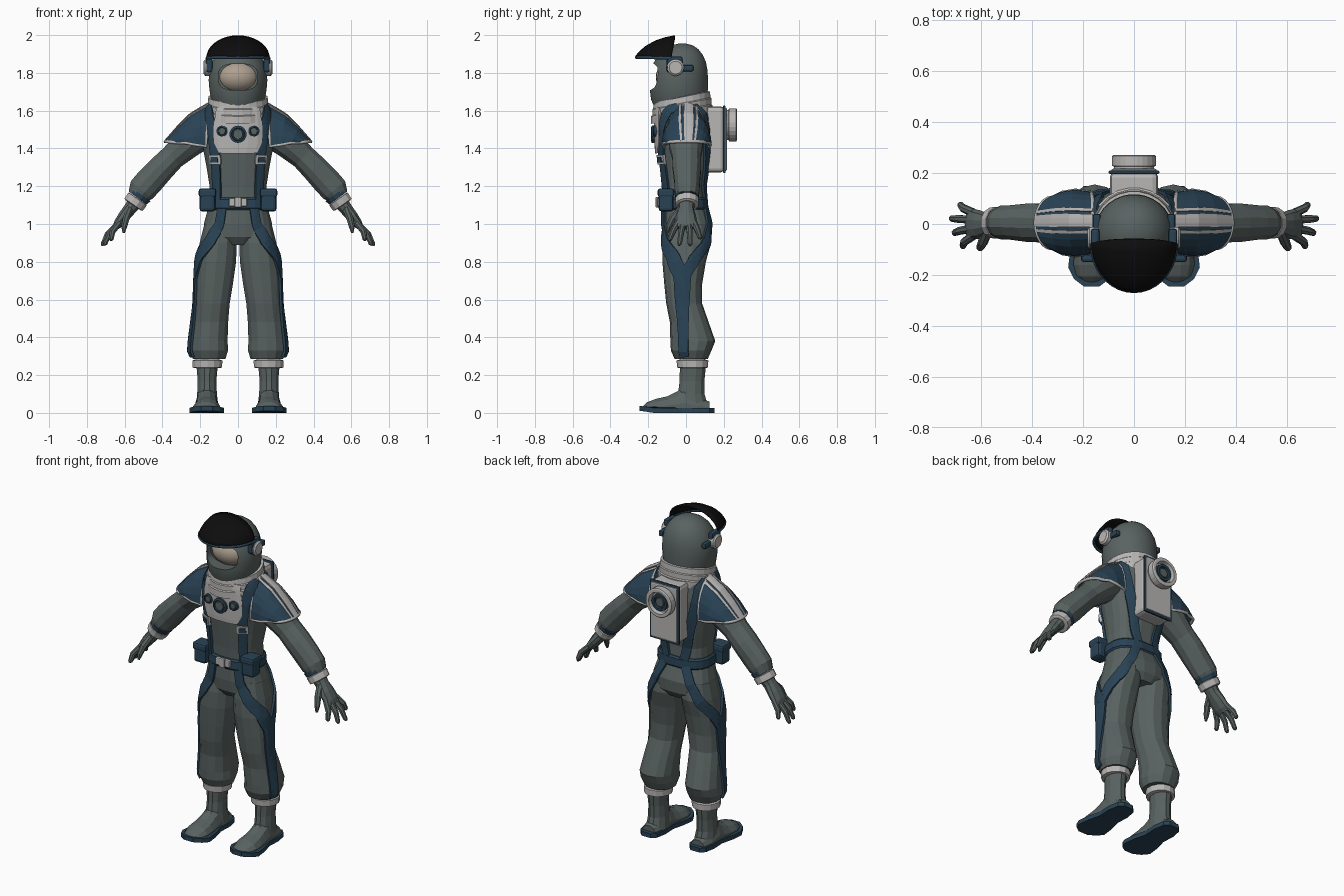
import bpy, bmesh, math
from mathutils import Vector as V
from mathutils.bvhtree import BVHTree

if "Cube" in bpy.data.objects:
    bpy.data.objects.remove(bpy.data.objects["Cube"])


def material(name, c):
    m = bpy.data.materials.new(name)
    m.diffuse_color = (*c, 1)
    m.use_nodes = True
    m.node_tree.nodes["Principled BSDF"].inputs["Base Color"].default_value = m.diffuse_color
    return m


SUIT = material("suit_grey", (0.10, 0.125, 0.12))
BLUE = material("navy", (0.022, 0.055, 0.09))
PALE = material("pale_grey", (0.48, 0.47, 0.46))
DARK = material("visor_black", (0.004, 0.004, 0.004))
TAN = material("window_tan", (0.42, 0.35, 0.28))


def finish(name, bm, mat, mirror=False, smooth=False, thick=0):
    bmesh.ops.recalc_face_normals(bm, faces=bm.faces)
    me = bpy.data.meshes.new(name)
    bm.to_mesh(me)
    bm.free()
    me.materials.append(mat)
    ob = bpy.data.objects.new(name, me)
    bpy.context.collection.objects.link(ob)
    if smooth:
        me.polygons.foreach_set("use_smooth", [True] * len(me.polygons))
    if thick:
        s = ob.modifiers.new("thickness", 'SOLIDIFY')
        s.thickness, s.offset = thick, 0
    if mirror:
        ob.modifiers.new("mirror", 'MIRROR')
    return ob


def spow(a, p):
    return math.copysign(abs(a) ** p, a)


def loft(name, rings, mat, n=12, p=1.0, **kw):
    """Skin rings of (centre, u, v); p < 1 makes the rings boxier."""
    bm, rows = bmesh.new(), []
    for c, u, v in rings:
        c, u, v = V(c), V(u), V(v)
        rows.append([bm.verts.new(c + u * spow(math.cos(t), p) + v * spow(math.sin(t), p))
                     for t in [2 * math.pi * (i + 0.5) / n for i in range(n)]])
    for a, b in zip(rows, rows[1:]):
        for i in range(n):
            bm.faces.new((a[i], a[(i + 1) % n], b[(i + 1) % n], b[i]))
    bm.faces.new(rows[0])
    bm.faces.new(rows[-1])
    return finish(name, bm, mat, **kw)


def stack(name, rows, mat, **kw):
    """Vertical loft from rows of (z, x0, x1, y0, y1)."""
    return loft(name, [(((a + b) / 2, (c + d) / 2, z), ((b - a) / 2, 0, 0), (0, (d - c) / 2, 0))
                       for z, a, b, c, d in rows], mat, **kw)


def limb(name, rows, mat, **kw):
    """Loft along a path from rows of (x, y, z, radius, radius along y)."""
    rings = []
    for i, (x, y, z, r, ry) in enumerate(rows):
        a, b = rows[max(i - 1, 0)], rows[min(i + 1, len(rows) - 1)]
        d = (V(b[:3]) - V(a[:3])).normalized()
        v = (V((0, 1, 0)) - d * d.y).normalized()
        rings.append(((x, y, z), d.cross(v) * r, v * ry))
    return loft(name, rings, mat, mirror=True, **kw)


def turned(name, c, axis, profile, mat, n=20, **kw):
    """Round part about X or Y from (distance, radius) pairs."""
    d, u = (V((1, 0, 0)), V((0, 1, 0))) if axis == 'X' else (V((0, 1, 0)), V((1, 0, 0)))
    return loft(name, [(V(c) + d * k, u * r, V((0, 0, r))) for k, r in profile], mat, n=n, **kw)


def box(name, c, size, mat, bevel=0.01, mirror=False):
    bm = bmesh.new()
    bmesh.ops.create_cube(bm, size=1)
    for v in bm.verts:
        v.co = V([v.co[i] * size[i] + c[i] for i in range(3)])
    bmesh.ops.bevel(bm, geom=list(bm.edges), offset=bevel, segments=2, affect='EDGES', profile=0.5)
    return finish(name, bm, mat, mirror=mirror)


def grid(name, rows, mat, **kw):
    bm = bmesh.new()
    vs = [[bm.verts.new(q) for q in r] for r in rows]
    for a, b in zip(vs, vs[1:]):
        for i in range(len(a) - 1):
            bm.faces.new((a[i], a[i + 1], b[i + 1], b[i]))
    return finish(name, bm, mat, **kw)


def tube(name, pts, r, mat, mirror=False, cyclic=False):
    cu = bpy.data.curves.new(name, 'CURVE')
    cu.dimensions, cu.bevel_depth, cu.bevel_resolution = '3D', r, 1
    sp = cu.splines.new('POLY')
    sp.points.add(len(pts) - 1)
    for q, c in zip(sp.points, pts):
        q.co = (*c, 1)
    sp.use_cyclic_u = cyclic
    cu.materials.append(mat)
    ob = bpy.data.objects.new(name, cu)
    bpy.context.collection.objects.link(ob)
    if mirror:
        ob.modifiers.new("mirror", 'MIRROR')


def ribbon(name, path, mat, tree, lift=0.006, cols=4, sub=4, **kw):
    """Strip of (x, y, z, width) points pressed on to a body surface."""
    samples = [V(a).lerp(V(b), k / sub) for a, b in zip(path, path[1:]) for k in range(sub)] + [V(path[-1])]
    rows = []
    for i, s in enumerate(samples):
        d = (samples[min(i + 1, len(samples) - 1)] - samples[max(i - 1, 0)]).xyz
        loc, nor = tree.find_nearest(s.xyz)[:2]
        side, row = d.cross(nor).normalized(), []
        for k in range(cols + 1):
            q, n2 = tree.find_nearest(loc + side * s.w * (k / cols - 0.5))[:2]
            row.append(q + n2 * lift)
        rows.append(row)
    return grid(name, rows, mat, thick=0.014, **kw)


# Torso and baggy trousers
torso = stack("torso", [(z, -w, w, a, b) for z, w, a, b in [
    (0.89, .10, -.09, .11), (0.93, .17, -.12, .137), (1.0, .183, -.127, .14), (1.1, .155, -.125, .105),
    (1.2, .152, -.13, .10), (1.3, .168, -.14, .12), (1.4, .187, -.15, .13), (1.5, .19, -.155, .135),
    (1.58, .175, -.155, .13), (1.63, .15, -.15, .12)]], SUIT, n=20, p=0.8)
leg = stack("trouser_leg", [
    (1.0, .01, .18, -.11, .12), (.9, .004, .205, -.125, .133), (.8, .008, .222, -.125, .105),
    (.68, .025, .228, -.115, .085), (.58, .042, .23, -.105, .085), (.48, .05, .243, -.085, .12),
    (.38, .053, .256, -.083, .155), (.33, .05, .26, -.08, .135), (.285, .065, .24, -.06, .115)],
    SUIT, n=14, p=0.9, mirror=True)
verts, faces = [], []
for ob in (torso, leg):
    off = len(verts)
    verts += [v.co.copy() for v in ob.data.vertices]
    faces += [[i + off for i in f.vertices] for f in ob.data.polygons]
body = BVHTree.FromPolygons(verts, faces)
chest = BVHTree.FromPolygons([v.co for v in torso.data.vertices], [f.vertices[:] for f in torso.data.polygons])

# Navy trouser stripes, harness and buckles
ribbon("front_stripe", [(.085, -.13, 1.09, .045), (.1, -.13, 1.0, .05), (.15, -.115, .91, .065),
                        (.2, -.065, .82, .075), (.23, -.02, .72, .09), (.23, -.02, .6, .075),
                        (.25, -.015, .42, .055), (.25, -.01, .295, .05)], BLUE, body, mirror=True)
ribbon("back_stripe", [(.07, .1, 1.09, .05), (.12, .13, 1.0, .05), (.17, .11, .9, .06),
                       (.21, .04, .81, .06), (.23, -.01, .72, .06)], BLUE, body, mirror=True)
ribbon("harness_strap", [(.125, -.13, 1.13, .05), (.125, -.14, 1.35, .05), (.14, -.14, 1.5, .055),
                         (.15, -.09, 1.6, .055), (.15, 0, 1.63, .055), (.15, .09, 1.58, .055),
                         (.13, .12, 1.42, .055), (.10, .12, 1.28, .055), (.06, .11, 1.13, .05)],
       BLUE, chest, mirror=True)
ribbon("strap_buckle", [(.125, -.14, 1.365, .06), (.125, -.14, 1.315, .06)], PALE, chest, 0.014, mirror=True)
ribbon("buckle_inset", [(.125, -.14, 1.355, .04), (.125, -.14, 1.325, .04)], BLUE, chest, 0.018, mirror=True)
ribbon("chest_plate", [(0, -.15, 1.62, .24), (0, -.155, 1.5, .27), (0, -.15, 1.43, .26), (0, -.15, 1.375, .2)],
       PALE, chest, 0.01, cols=10)

# Chest dials
for nm, x, z, r, m in [("centre_dial", 0, 1.475, .046, False), ("side_dial", .085, 1.492, .029, True)]:
    y = -.163 if x == 0 else -.152
    turned(nm, (x, y, z), 'Y', [(.02, r), (-.018, r), (-.022, r * .75), (-.014, r * .7)], BLUE, n=14, mirror=m)
    turned(nm + "_face", (x, y, z), 'Y', [(0, r * .62), (-.02, r * .55)], SUIT, n=14, mirror=m)

# Belt, clasp and pouches
stack("belt", [(z, -w, w, -w + .028, w - .05) for z, w in
               [(1.075, .162), (1.085, .17), (1.13, .167), (1.14, .158)]], BLUE, n=20, p=0.8)
box("belt_clasp", (0, -.142, 1.115), (.095, .022, .045), PALE, .006)
box("clasp_centre", (0, -.152, 1.115), (.035, .018, .055), PALE, .005)
box("pouch", (.162, -.105, 1.12), (.085, .08, .11), BLUE, .018, True)
box("pouch_flap", (.162, -.106, 1.165), (.092, .088, .045), BLUE, .012, True)

# Sleeves, cuffs and gloves
limb("sleeve", [(.12, 0, 1.53, .09, .09), (.2, 0, 1.48, .092, .098), (.28, 0, 1.415, .082, .092),
                (.345, .003, 1.355, .07, .078), (.405, .005, 1.295, .074, .078), (.47, .006, 1.225, .078, .07),
                (.51, .006, 1.18, .076, .068), (.535, .006, 1.145, .055, .058)], SUIT, n=12)
limb("wrist_cuff", [(.53, .005, 1.135, .054, .056), (.532, .005, 1.132, .062, .064),
                    (.553, .005, 1.102, .06, .062), (.555, .005, 1.099, .05, .052)], PALE, n=12)
limb("wrist_band", [(.515, .005, 1.158, .066, .066), (.53, .005, 1.137, .06, .062)], BLUE, n=12)
limb("glove_palm", [(.545, .003, 1.115, .042, .045), (.572, .0, 1.08, .036, .042), (.605, -.002, 1.04, .032, .056),
                    (.635, 0, 1.0, .026, .06), (.65, 0, .98, .017, .052)], SUIT, n=10)
for i, (y0, y1, x1, z1) in enumerate([(-.045, -.09, .675, .912), (-.016, -.036, .71, .887),
                                      (.017, .022, .722, .885), (.043, .078, .685, .922)]):
    a, b = V((.63, y0, 1.005)), V((x1, y1, z1))
    m = a.lerp(b, .55) + V((.01, 0, .006))
    limb(f"finger_{i + 1}", [(*a, .018, .018), (*m, .017, .016), (*a.lerp(b, .92), .013, .013), (*b, .006, .006)],
         SUIT, n=8)
limb("thumb", [(.575, -.025, 1.075, .02, .022), (.592, -.07, 1.03, .02, .02),
               (.603, -.092, .985, .016, .015), (.605, -.1, .953, .007, .007)], SUIT, n=8)

# Shoulder pads: arched panels with a pale centre stripe and piped border
STATIONS = [(.16, 1.63, .17, 1.41, .118), (.25, 1.578, .23, 1.42, .126),
            (.32, 1.51, .28, 1.43, .118), (.385, 1.437, .32, 1.43, .098)]


def pad(u, s, k=1.0):
    tx, tz, lx, lz, r = s
    c = math.cos(u)
    return V((lx + (tx - lx) * c * k, .004 + r * k * math.sin(u), lz + (tz - lz) * c * k))


ANG = [math.radians(a) for a in range(-90, 91, 15)]
grid("shoulder_pad", [[pad(u, s) for u in ANG] for s in STATIONS], BLUE, thick=.012, mirror=True)
for nm, lo, hi in [("pad_centre_stripe", -7, 16), ("pad_front_stripe", -19, -13), ("pad_rear_stripe", 21, 27)]:
    grid(nm, [[pad(math.radians(lo + (hi - lo) * k / 3), s, 1.03) for k in range(4)] for s in STATIONS],
         PALE, thick=.012, mirror=True)
tube("pad_piping", [pad(u, STATIONS[0]) for u in ANG] + [pad(ANG[-1], s) for s in STATIONS[1:3]] +
     [pad(u, STATIONS[3]) for u in reversed(ANG)] + [pad(ANG[0], s) for s in STATIONS[2:0:-1]],
     .009, PALE, True, True)

# Boots with cuffs and flared soles
stack("boot_cuff", [(.237, .1, .225, -.03, .1), (.24, .083, .242, -.047, .117), (.277, .08, .244, -.05, .118),
                    (.284, .1, .225, -.03, .1)], PALE, n=14, mirror=True)
stack("boot_shaft", [(.25, .105, .222, -.035, .108), (.17, .113, .215, -.036, .1), (.1, .11, .218, -.045, .1),
                     (.02, .1, .225, -.06, .125)], SUIT, n=12, mirror=True)
loft("boot_foot", [((.166, y, .02), (w, 0, 0), (0, 0, h)) for y, w, h in
                   [(.125, .045, .04), (.06, .06, .07), (-.01, .062, .125), (-.05, .064, .095), (-.1, .07, .07),
                    (-.16, .074, .056), (-.205, .06, .038), (-.228, .03, .015)]], SUIT, n=12, mirror=True).scale = (1, 1, 1)
for v in bpy.data.objects["boot_foot"].data.vertices:
    v.co.z = max(v.co.z, .012)
bm, rows = bmesh.new(), []
half = [(.15, .03), (.125, .056), (.06, .068), (-.02, .064), (-.1, .084), (-.17, .092), (-.215, .07), (-.245, .03)]
outline = [(.166 + w, y) for y, w in half] + [(.166 - w, y) for y, w in reversed(half)]
low, high = [[bm.verts.new((x, y, z + max(0, -y - .17) * .15)) for x, y in outline] for z in (0, .026)]
bm.faces.new(low)
bm.faces.new(high)
for i in range(len(outline)):
    j = (i + 1) % len(outline)
    bm.faces.new((low[i], low[j], high[j], high[i]))
finish("boot_sole", bm, BLUE, mirror=True)

# Tilted neck ring
loft("neck_ring", [((0, -.022, z), (.166 * k, 0, 0), (0, .158 * k, .03)) for z, k in
                   [(1.56, 1.04), (1.6, 1.04), (1.605, 1.0), (1.635, 1.0), (1.64, .97), (1.672, .95), (1.675, .8)]],
     PALE, n=24)

# Helmet with a recessed face window
helmet = stack("helmet", [(z, -w, w, c - d, c + d) for z, c, w, d in [
    (1.61, -.03, .125, .135), (1.66, -.036, .143, .15), (1.71, -.038, .152, .154), (1.76, -.038, .156, .155),
    (1.81, -.036, .153, .151), (1.855, -.032, .14, .139), (1.895, -.028, .118, .118), (1.925, -.024, .09, .09),
    (1.945, -.02, .058, .058), (1.955, -.02, .02, .02)]], SUIT, n=32)
cutter = loft("window_cutter", [((0, y, 1.778), (.104, 0, 0), (0, 0, .07)) for y in (-.3, -.115)], SUIT, n=32, p=.7)
cutter.hide_render = True
cutter.hide_set(True)
b = helmet.modifiers.new("window", 'BOOLEAN')
b.operation, b.object = 'DIFFERENCE', cutter
bpy.context.view_layer.objects.active = helmet
helmet.select_set(True)
bpy.ops.object.modifier_apply(modifier="window")
bpy.ops.object.shade_smooth_by_angle(angle=math.radians(35))
bm = bmesh.new()
bmesh.ops.create_uvsphere(bm, u_segments=24, v_segments=14, radius=1)
for v in bm.verts:
    v.co = V((v.co.x * .112, -.07 + v.co.y * .09, 1.778 + v.co.z * .085))
finish("face_window", bm, TAN, smooth=True)

# Raised visor, rim and hinges
U = [math.radians(-90 + 10 * i) for i in range(19)]


def arc(y, z, w=.163):
    return [V((w * math.sin(u), -.078 + (y + .078) * math.cos(u), 1.878 + (z - 1.878) * math.cos(u))) for u in U]


grid("visor", [arc(*q) for q in [(-.058, 1.994), (-.11, 1.984), (-.165, 1.965), (-.215, 1.936), (-.25, 1.905),
                                 (-.264, 1.885)]], DARK, smooth=True, thick=.01)
tube("visor_rim", arc(-.262, 1.882, .164), .009, BLUE)
box("visor_arm", (.152, -.06, 1.845), (.035, .085, .085), BLUE, .012, True)
box("hinge_bracket", (.146, -.01, 1.825), (.032, .1, .035), BLUE, .01, True)
turned("hinge_disc", (.14, -.055, 1.828), 'X', [(0, .044), (.034, .044), (.042, .034)], PALE, mirror=True)

# Backpack with round port
box("backpack", (0, .145, 1.448), (.19, .12, .35), PALE, .022)
box("backpack_trim", (0, .203, 1.448), (.2, .014, .358), BLUE, .006)
box("backpack_panel", (0, .207, 1.448), (.178, .02, .335), PALE, .008)
turned("port", (0, 0, 1.525), 'Y', [(.2, .08), (.225, .08), (.228, .088), (.266, .088), (.27, .082), (.27, .066),
                                    (.245, .06)], PALE, n=24)
turned("port_ring", (0, 0, 1.525), 'Y', [(.24, .052), (.262, .05), (.262, .036), (.25, .034)], BLUE, n=24)
turned("port_centre", (0, 0, 1.525), 'Y', [(.24, .03), (.258, .026)], SUIT, n=24)
